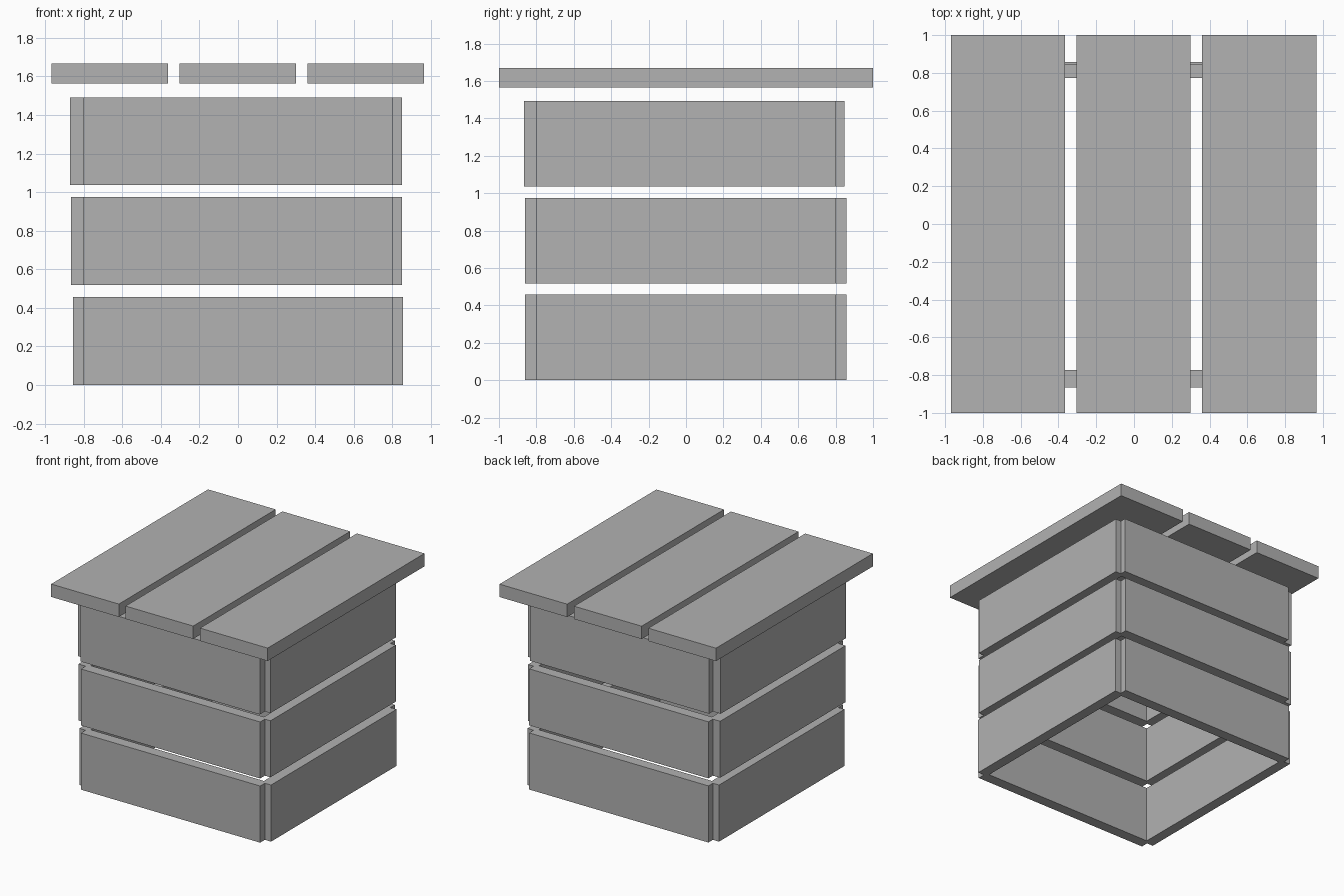
import bpy
import bmesh
from mathutils import Vector

cube = bpy.data.objects.get("Cube")
if cube:
    bpy.data.objects.remove(cube, do_unlink=True)

# One plain grey for all boards
grey = bpy.data.materials.new("plain grey")
grey.use_nodes = True
colour = (0.445, 0.445, 0.445, 1)
grey.diffuse_color = colour
grey.node_tree.nodes["Principled BSDF"].inputs["Base Color"].default_value = colour


def board(name, x, y, z):
    """Rectangular board from its (low, high) range on each axis."""
    low, high = (Vector(p) for p in zip(x, y, z))
    bm = bmesh.new()
    bmesh.ops.create_cube(bm, size=1)
    bmesh.ops.scale(bm, vec=high - low, verts=bm.verts)
    mesh = bpy.data.meshes.new(name)
    bm.to_mesh(mesh)
    bm.free()
    mesh.materials.append(grey)
    obj = bpy.data.objects.new(name, mesh)
    obj.location = (low + high) / 2
    bpy.context.collection.objects.link(obj)


# Crate walls: three open rings of four boards with notched corners
span = (-0.8, 0.8)
inner = 0.772
rings = [
    # name, z range, outer right/left x, outer front/back y
    ("lower", (0, 0.457), (-0.855, 0.855), (-0.86, 0.857)),
    ("middle", (0.518, 0.974), (-0.865, 0.85), (-0.86, 0.857)),
    ("upper", (1.036, 1.492), (-0.87, 0.85), (-0.865, 0.848)),
]
for level, z, (right, left), (front, back) in rings:
    board(level + "_front_board", span, (front, -inner), z)
    board(level + "_back_board", span, (inner, back), z)
    board(level + "_right_board", (right, -inner), span, z)
    board(level + "_left_board", (inner, left), span, z)

# Lid: three planks running front to back, floating above the walls
for side, centre in (("right", -0.666), ("middle", -0.002), ("left", 0.663)):
    board("lid_plank_" + side, (centre - 0.302, centre + 0.302), (-1, 1), (1.564, 1.668))
